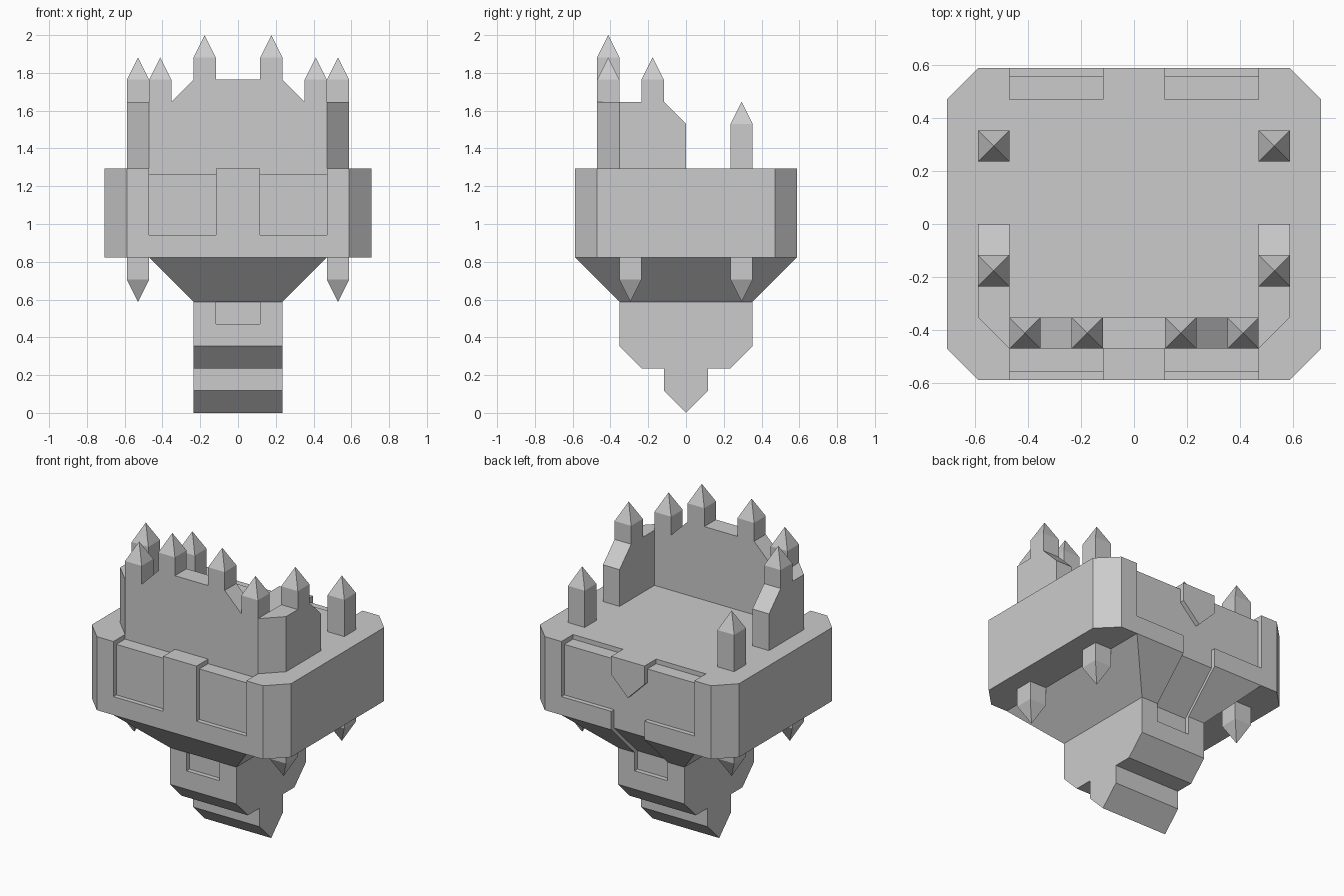
import bpy, bmesh
from mathutils import Vector

if "Cube" in bpy.data.objects:
    bpy.data.objects.remove(bpy.data.objects["Cube"], do_unlink=True)

U = 2 / 17  # modelling unit: the whole model is 17 units tall

stone = bpy.data.materials.new("grey stone")
stone.use_nodes = True
colour = (0.6, 0.6, 0.6, 1)
stone.diffuse_color = colour
stone.node_tree.nodes["Principled BSDF"].inputs["Base Color"].default_value = colour


def finish(name, bm):
    bmesh.ops.recalc_face_normals(bm, faces=bm.faces)
    mesh = bpy.data.meshes.new(name)
    bm.to_mesh(mesh)
    bm.free()
    mesh.materials.append(stone)
    ob = bpy.data.objects.new(name, mesh)
    bpy.context.collection.objects.link(ob)
    return ob


def prism(name, outline, axis, start, end):
    """Extrude a 2D outline along an axis; the other two axes keep their order."""
    bm = bmesh.new()
    def place(p, d):
        co = list(p)
        co.insert("xyz".index(axis), d)
        return Vector(co) * U
    face = bm.faces.new([bm.verts.new(place(p, start)) for p in outline])
    ext = bmesh.ops.extrude_face_region(bm, geom=[face])["geom"]
    shift = place((0, 0), end - start)
    bmesh.ops.translate(bm, vec=shift, verts=[v for v in ext if isinstance(v, bmesh.types.BMVert)])
    return finish(name, bm)


def box(name, x, y, z):
    return prism(name, [(x[0], y[0]), (x[1], y[0]), (x[1], y[1]), (x[0], y[1])], "z", *z)


def loft(name, rings, x=0, y=0):
    """Stack rectangular rings (half width, half depth, z); a zero ring is a tip."""
    bm = bmesh.new()
    loops = [[bm.verts.new(Vector((x + sx * w, y + sy * d, z)) * U)
              for sx, sy in ((-1, -1), (1, -1), (1, 1), (-1, 1))] if w else
             [bm.verts.new(Vector((x, y, z)) * U)] for w, d, z in rings]
    bm.faces.new(loops[0])
    for a, b in zip(loops, loops[1:]):
        for i in range(4):
            j = (i + 1) % 4
            bm.faces.new([a[i], a[j], b[0]] if len(b) == 1 else [a[i], a[j], b[j], b[i]])
    if len(loops[-1]) > 1:
        bm.faces.new(loops[-1])
    return finish(name, bm)


def spike(name, x, y, base, height, direction=1):
    h = 0.5
    top = base + direction * height
    loft(name, [(h, h, base), (h, h, top), (0, 0, top + direction)], x, y)


def carve(ob, cutters):
    for c in cutters:
        c.hide_render = True
        mod = ob.modifiers.new("carve", "BOOLEAN")
        mod.operation, mod.solver, mod.object = "DIFFERENCE", "EXACT", c
    bpy.context.view_layer.update()
    graph = bpy.context.evaluated_depsgraph_get()
    mesh = bpy.data.meshes.new_from_object(ob.evaluated_get(graph))
    ob.modifiers.clear()
    ob.data = mesh


# Main mass: chamfered block, tapered underside and stepped keel
body = prism("body", [(-5, -5), (5, -5), (6, -4), (6, 4), (5, 5), (-5, 5), (-6, 4), (-6, -4)],
             "z", 7, 11)
taper = loft("taper", [(4, 5, 7), (2, 3, 5)])
keel = prism("keel", [(0, 0), (1, 1), (1, 2), (2, 2), (3, 3), (3, 5),
                      (-3, 5), (-3, 3), (-2, 2), (-1, 2), (-1, 1)], "x", -2, 2)

# Recessed panels, the rear channel and the front keel notch
channel = prism("channel_cutter", [(4.75, 8.5), (4.75, 7), (2.75, 5), (2.75, 4), (6, 4), (6, 8.5)],
                "x", -1, 1)
notch = box("notch_cutter", (-1, 1), (-4, -2.75), (4, 6))
panels = [box("rear_panel_cutter", (-4, 4), (4.75, 6), (8, 12))]
for s in (-1, 1):
    span = sorted((s * 1, s * 4))
    panels.append(box("front_panel_cutter", span, (-6, -4.75), (8, 12)))
    panels.append(box("front_ledge_cutter", span, (-6, -4), (10.75, 12)))
    panels.append(box("rear_ledge_cutter", span, (4, 6), (10.75, 12)))
carve(body, panels + [channel])
carve(taper, [channel])
carve(keel, [channel, notch])
for cutter in panels + [channel, notch]:
    bpy.data.objects.remove(cutter, do_unlink=True)

# Pointed shield between the rear panels
prism("rear_shield", [(-1, 11), (-1, 10), (0, 9), (1, 10), (1, 11)], "y", 4.75, 5)

# Parapet: stepped front wall, bevelled corners and sloping side walls
prism("front_wall", [(-4, 11), (4, 11), (4, 14), (3, 14), (2, 15), (-2, 15), (-3, 14), (-4, 14)],
      "y", -4, -3)
for s, side in ((1, "left"), (-1, "right")):
    prism(side + "_wall", [(-3, 11), (0, 11), (0, 13), (-1, 14), (-3, 14)], "x", s * 4, s * 5)
    prism(side + "_wall_corner", [(s * 4, -3), (s * 5, -3), (s * 4, -4)], "z", 11, 14)
    # Pointed posts above and below
    spike(side + "_inner_front_spike", s * 1.5, -3.5, 15, 1)
    spike(side + "_outer_front_spike", s * 3.5, -3.5, 14, 1)
    spike(side + "_wall_spike", s * 4.5, -1.5, 14, 1)
    spike(side + "_rear_post", s * 4.5, 2.5, 11, 2)
    for y, end in ((-2.5, "front"), (2.5, "rear")):
        spike(f"{side}_{end}_hanging_spike", s * 4.5, y, 7, 1, -1)
